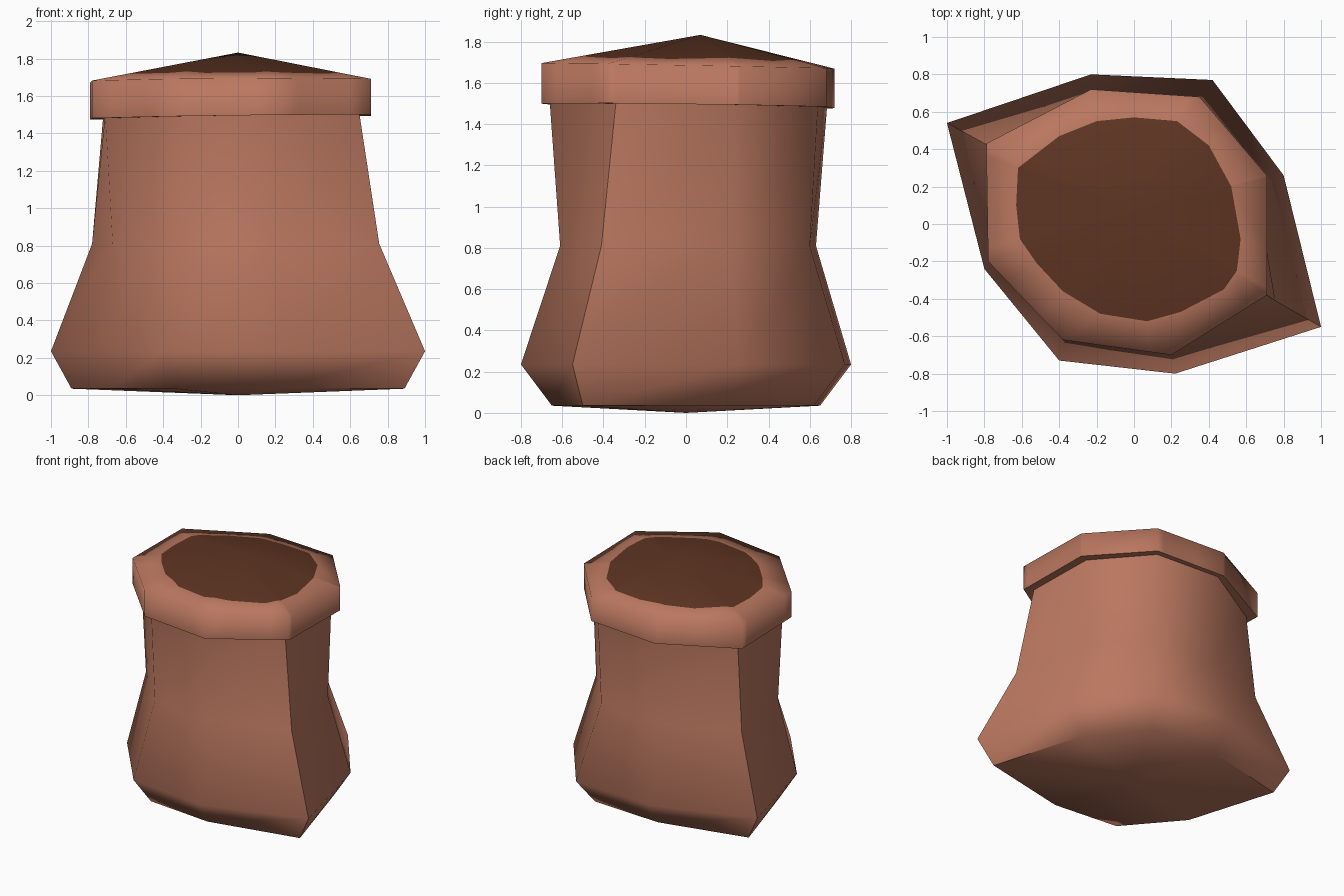
import bpy, math
from mathutils import Vector

if "Cube" in bpy.data.objects:
    bpy.data.objects.remove(bpy.data.objects["Cube"])


def material(name, col):
    m = bpy.data.materials.new(name)
    m.diffuse_color = (*col, 1)
    m.use_nodes = True
    m.node_tree.nodes["Principled BSDF"].inputs["Base Color"].default_value = m.diffuse_color
    return m


clay = material("terracotta", (0.49, 0.185, 0.115))
soil = material("dark soil", (0.112, 0.035, 0.016))


def build(name, verts, faces, mats, smooth, indices=None):
    me = bpy.data.meshes.new(name)
    me.from_pydata(verts, [], faces)
    for m in mats:
        me.materials.append(m)
    for p in me.polygons:
        p.material_index = indices[p.index] if indices else 0
    ob = bpy.data.objects.new(name, me)
    bpy.context.collection.objects.link(ob)
    bpy.ops.object.select_all(action='DESELECT')
    ob.select_set(True)
    bpy.context.view_layer.objects.active = ob
    bpy.ops.object.shade_smooth_by_angle(angle=math.radians(smooth))
    return ob


def bridge(a, b, n):
    """Quads between ring starting at index a and the one at b (counter-clockwise rings)."""
    return [(a + i, a + (i + 1) % n, b + (i + 1) % n, b + i) for i in range(n)]


# Pot body: skewed eight-sided rings, listed counter-clockwise from the right corner
rings = [
    (0.035, [(.89, -.50), (.68, .21), (.36, .62), (-.21, .65), (-.89, .49), (-.68, -.20), (-.34, -.60), (.19, -.65)]),
    (0.235, [(1, -.55), (.80, .26), (.42, .77), (-.23, .80), (-1, .54), (-.80, -.24), (-.40, -.73), (.22, -.80)]),
    (0.81, [(.755, -.41), (.63, .22), (.32, .60), (-.21, .63), (-.78, .42), (-.67, -.19), (-.34, -.55), (.19, -.61)]),
    (1.50, [(.65, -.34), (.645, .24), (.32, .64), (-.21, .685), (-.72, .385), (-.71, -.19), (-.35, -.58), (.19, -.66)]),
]
verts = [(x, y, z) for z, ring in rings for x, y in ring]
faces = [f for k in range(3) for f in bridge(8 * k, 8 * k + 8, 8)]
verts.append((0, 0, 0))
faces += [(32, (i + 1) % 8, i) for i in range(8)]
build("pot_body", verts, faces, [clay], 54)

# Rim and low soil cone: both outlines are sampled at shared angles around the peak
rim = [(.71, -.38), (.71, .26), (.35, .68), (-.23, .72), (-.79, .43), (-.78, -.20), (-.38, -.62), (.20, -.70)]
soil_edge = [(.57, -.08), (.52, .20), (.40, .42), (.23, .55), (0, .57), (-.20, .55), (-.40, .47), (-.62, .30),
             (-.63, .10), (-.61, -.08), (-.52, -.21), (-.38, -.36), (-.18, -.48), (.07, -.52), (.25, -.47),
             (.48, -.35), (.55, -.25)]
peak = Vector((0, 0.07))


def angle(p):
    return math.atan2(p[1] - peak.y, p[0] - peak.x)


def radius(poly, a):
    """Distance from the peak to the outline in direction a."""
    d = Vector((math.cos(a), math.sin(a)))
    for i, p in enumerate(poly):
        p = Vector(p) - peak
        q = Vector(poly[(i + 1) % len(poly)]) - peak
        e = q - p
        den = d.cross(e)
        if abs(den) < 1e-9:
            continue
        r, s = p.cross(e) / den, p.cross(d) / den
        if r > 0 and -1e-6 <= s <= 1 + 1e-6:
            return r
    return 0.6


angles = sorted({round(angle(p), 4) for p in rim + soil_edge})
n = len(angles)
under, low, top, inner = [], [], [], []
for a in angles:
    d = Vector((math.cos(a), math.sin(a)))
    R, S = radius(rim, a), radius(soil_edge, a)
    p, q = peak + d * R, peak + d * S
    u = peak + d * R * 0.86
    zl = 1.488 + 0.012 * p.x - 0.012 * p.y
    zt = 1.682 + 0.004 * p.x - 0.018 * p.y
    under.append((u.x, u.y, zl))
    low.append((p.x, p.y, zl))
    top.append((p.x, p.y, zt))
    inner.append((q.x, q.y, 1.832 + (zt - 1.832) * S / R))
verts = under + low + top + inner + [(peak.x, peak.y, 1.832)]
faces = bridge(0, n, n) + bridge(n, 2 * n, n) + bridge(2 * n, 3 * n, n)
faces = [f[::-1] if k < 0 else f for k, f in enumerate(faces)]
faces += [(3 * n + i, 3 * n + (i + 1) % n, 4 * n) for i in range(n)]
build("rim_and_soil", verts, faces, [clay, soil], 86, [0] * (3 * n) + [1] * n)
